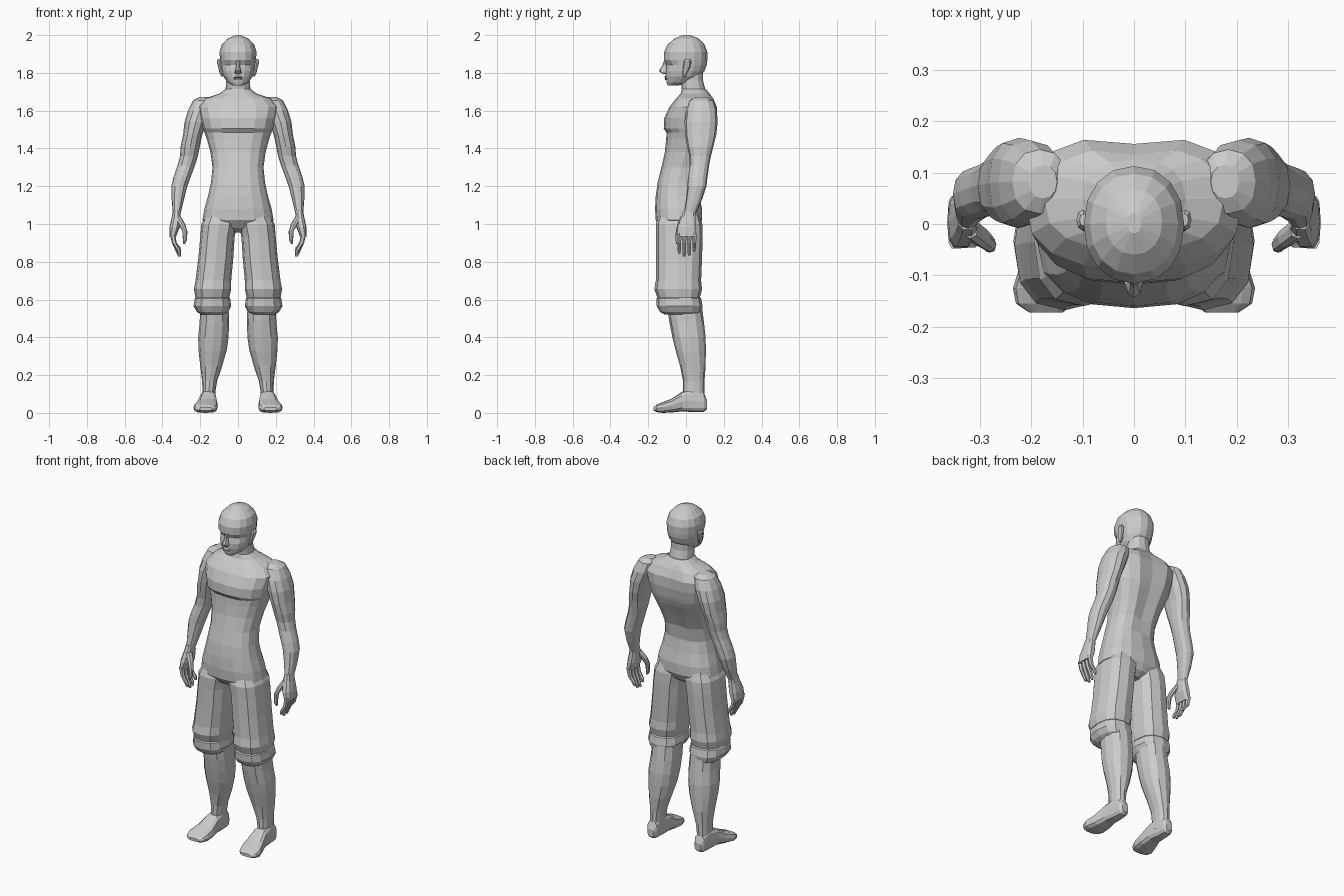
import bpy, bmesh, math


def loft(name, rings, n=12, power=2.3, axis="z", mirror=False, tweak=None):
    """Skin closed rounded rings given as (level, a0, a1, b0, b1)."""
    bm = bmesh.new()
    loops = []
    for t, a0, a1, b0, b1 in rings:
        loop = []
        for i in range(n):
            ang = 2 * math.pi * i / n
            c, s = math.cos(ang), math.sin(ang)
            a = (a0 + a1) / 2 + (a1 - a0) / 2 * math.copysign(abs(c) ** (2 / power), c)
            b = (b0 + b1) / 2 + (b1 - b0) / 2 * math.copysign(abs(s) ** (2 / power), s)
            loop.append(bm.verts.new((a, b, t) if axis == "z" else (a, t, b)))
        loops.append(loop)
    for lo, hi in zip(loops, loops[1:]):
        for i in range(n):
            j = (i + 1) % n
            bm.faces.new((lo[i], lo[j], hi[j], hi[i]))
    bm.faces.new(loops[0])
    bm.faces.new(loops[-1])
    if tweak:
        for v in bm.verts:
            tweak(v.co)
    bmesh.ops.recalc_face_normals(bm, faces=bm.faces)
    mesh = bpy.data.meshes.new(name)
    bm.to_mesh(mesh)
    bm.free()
    obj = bpy.data.objects.new(name, mesh)
    bpy.context.collection.objects.link(obj)
    if mirror:
        obj.modifiers.new("mirror", "MIRROR")
    return obj


def centred(rows):
    """(level, half width, front, back) rows to symmetric rings."""
    return [(z, -w, w, f, b) for z, w, f, b in rows]


# Torso with spine groove and chest ledge
def spine(co):
    if abs(co.x) < 0.01 and co.y > 0 and 1.25 < co.z < 1.68:
        co.y -= 0.016


loft("torso", centred([
    (0.955, .03, -.08, .03), (0.98, .10, -.13, .065), (1.02, .188, -.16, .085),
    (1.08, .178, -.164, .085), (1.15, .158, -.16, .07), (1.22, .143, -.15, .06),
    (1.30, .135, -.13, .078), (1.38, .146, -.112, .112), (1.45, .165, -.105, .145),
    (1.485, .178, -.103, .158), (1.505, .185, -.118, .163), (1.56, .20, -.115, .172),
    (1.62, .212, -.088, .172), (1.665, .175, -.052, .15), (1.69, .10, -.028, .125),
    (1.715, .065, -.022, .105)]), n=16, power=2.5, tweak=spine)

# Neck
loft("neck", centred([
    (1.66, .085, -.03, .115), (1.71, .066, -.022, .103),
    (1.76, .062, -.028, .09), (1.83, .062, -.04, .09)]), n=12)


# Head with recessed eye sockets
def sockets(co):
    if abs(co.z - 1.842) < .004 and co.y < -.06 and .02 < abs(co.x) < .075:
        co.y += .010


loft("head", centred([
    (1.733, .026, -.096, -.045), (1.75, .055, -.103, .03), (1.78, .077, -.107, .075),
    (1.81, .086, -.108, .098), (1.842, .091, -.108, .11), (1.868, .095, -.116, .113),
    (1.91, .098, -.116, .113), (1.95, .086, -.098, .098), (1.982, .055, -.06, .068),
    (2.0, .014, -.018, .022)]), n=16, power=2.15, tweak=sockets)

# Nose, lips and ears
loft("nose", centred([
    (1.793, .010, -.118, -.095), (1.800, .019, -.131, -.095), (1.812, .015, -.143, -.095),
    (1.84, .009, -.124, -.095), (1.864, .012, -.117, -.10)]), n=8)
loft("lips", centred([
    (1.762, .014, -.110, -.09), (1.769, .024, -.114, -.09), (1.773, .025, -.109, -.09),
    (1.777, .022, -.115, -.09), (1.783, .010, -.110, -.09)]), n=8)
loft("ear", [
    (1.782, .080, .090, -.018, -.004), (1.80, .080, .098, -.018, .006),
    (1.83, .086, .105, -.016, .022), (1.86, .088, .112, -.012, .028),
    (1.874, .090, .106, -.004, .02)], n=8, mirror=True)

# Arms
loft("arm", [
    (1.672, .15, .205, .05, .115), (1.655, .13, .237, .02, .145), (1.60, .14, .265, .0, .163),
    (1.54, .165, .283, -.008, .168), (1.47, .19, .291, -.004, .160), (1.41, .202, .304, .006, .145),
    (1.36, .212, .307, .018, .132), (1.31, .228, .320, .02, .122), (1.25, .25, .341, .012, .114),
    (1.20, .268, .353, .008, .108), (1.13, .286, .351, .0, .085),
    (1.055, .304, .345, -.012, .052)], n=12, mirror=True)

# Hands
loft("palm", [
    (1.075, .306, .344, -.012, .052), (1.04, .303, .350, -.025, .052),
    (0.985, .308, .362, -.046, .056), (0.935, .328, .364, -.048, .056)],
    n=10, power=2.8, mirror=True)
for k, tip in enumerate((.845, .828, .832, .855)):
    y = -.036 + k * .0265
    loft("finger", [
        (tip, .302, .316, y - .007, y + .007), (tip + .02, .304, .327, y - .011, y + .011),
        (.90, .325, .350, y - .012, y + .012), (.95, .333, .362, y - .013, y + .013)],
        n=6, mirror=True)
loft("thumb", [
    (.895, .280, .292, -.052, -.038), (.915, .270, .292, -.056, -.034),
    (.96, .268, .294, -.054, -.026), (1.0, .280, .315, -.045, -.008),
    (1.04, .304, .335, -.028, .012)], n=8, mirror=True)

# Rolled trouser legs
loft("trouser_leg", [
    (1.08, .02, .15, -.13, .06), (1.0, .003, .194, -.16, .086), (.93, .018, .200, -.158, .088),
    (.82, .025, .210, -.158, .085), (.70, .036, .225, -.160, .080), (.655, .036, .233, -.168, .085),
    (.612, .046, .226, -.152, .074)], n=12, power=2.5, mirror=True)
loft("trouser_cuff", [
    (.62, .056, .216, -.142, .064), (.606, .042, .229, -.157, .080),
    (.565, .036, .235, -.155, .088), (.535, .052, .218, -.138, .082),
    (.522, .072, .198, -.115, .070)], n=12, power=2.5, mirror=True)

# Lower legs
loft("lower_leg", [
    (.56, .05, .20, -.10, .085), (.48, .047, .203, -.088, .095), (.40, .050, .211, -.072, .104),
    (.33, .060, .209, -.055, .105), (.25, .083, .200, -.032, .104), (.17, .110, .190, -.016, .098),
    (.11, .120, .188, -.016, .098), (.05, .118, .192, -.03, .10)], n=12, mirror=True)

# Feet, lofted from heel to toe
loft("foot", [
    (.112, .135, .175, .02, .065), (.095, .124, .188, .006, .105), (.04, .119, .194, .004, .128),
    (-.02, .113, .203, .008, .112), (-.075, .107, .220, .002, .076), (-.125, .108, .236, .0, .056),
    (-.155, .118, .230, .004, .044), (-.172, .138, .205, .012, .03)],
    n=12, power=3, axis="y", mirror=True)
